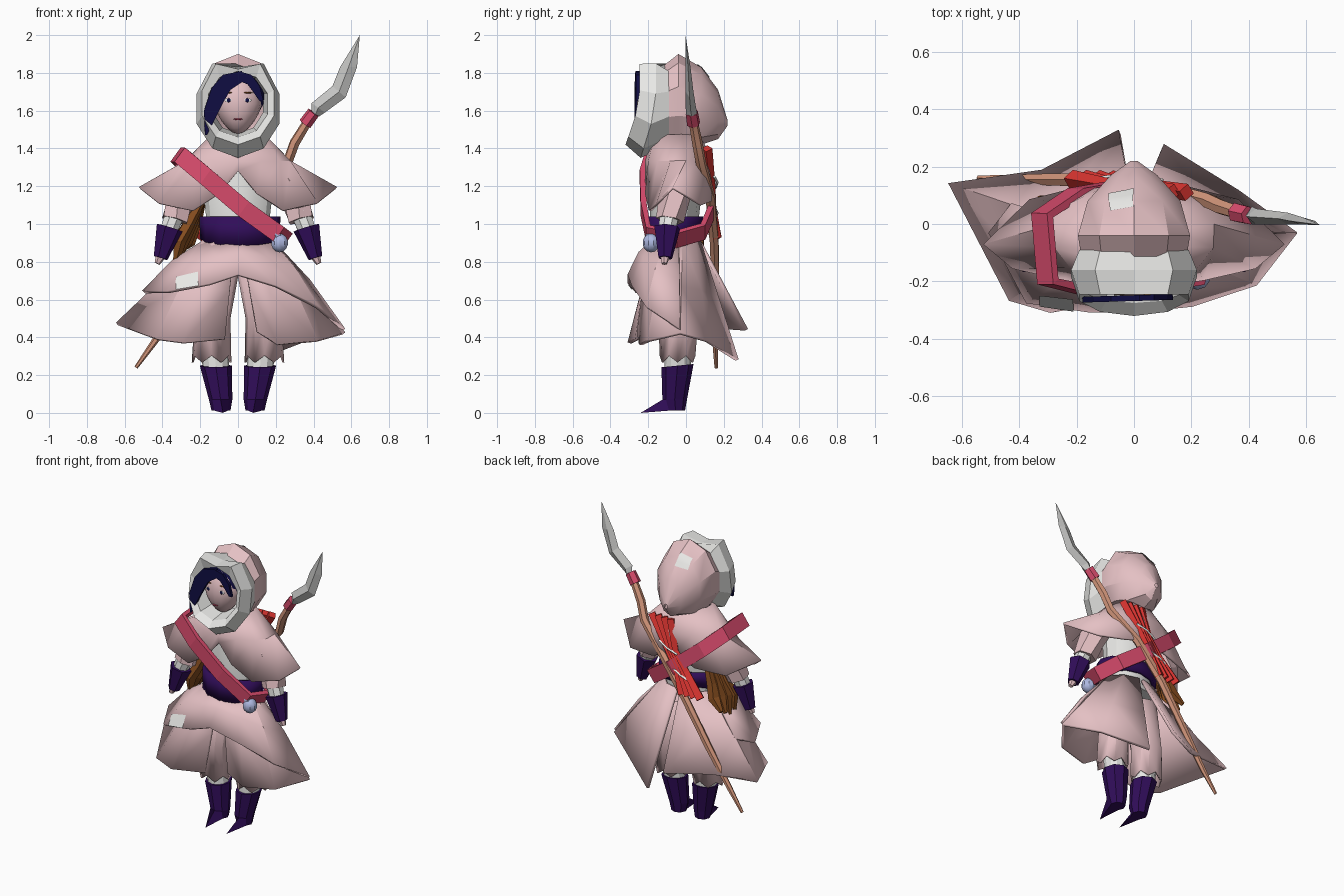
import bpy
import bmesh
from math import sin, cos, pi, radians
from mathutils import Vector

cube = bpy.data.objects.get("Cube")
if cube:
    bpy.data.objects.remove(cube, do_unlink=True)


def material(name, red, green, blue):
    mat = bpy.data.materials.new(name)
    mat.use_nodes = True
    mat.diffuse_color = (red, green, blue, 1)
    mat.node_tree.nodes["Principled BSDF"].inputs["Base Color"].default_value = mat.diffuse_color
    return mat


pink = material("pink cloth and skin", .78, .53, .55)
white = material("white fur", .8, .8, .78)
steel = material("grey steel", .56, .56, .55)
purple = material("purple leather", .03, .004, .1)
navy = material("navy hair", .005, .004, .055)
crimson = material("crimson strap", .68, .07, .15)
red = material("red cloth", .7, .035, .03)
wood = material("pale wood", .66, .31, .2)
brown = material("brown leather", .24, .075, .014)
blue = material("pale blue", .42, .48, .75)


def finish(name, bm, mat, smooth=True, thick=0):
    bmesh.ops.recalc_face_normals(bm, faces=bm.faces)
    mesh = bpy.data.meshes.new(name)
    bm.to_mesh(mesh)
    bm.free()
    mesh.materials.append(mat)
    obj = bpy.data.objects.new(name, mesh)
    bpy.context.collection.objects.link(obj)
    if smooth:
        bpy.ops.object.select_all(action="DESELECT")
        obj.select_set(True)
        bpy.context.view_layer.objects.active = obj
        bpy.ops.object.shade_smooth_by_angle(angle=radians(28))
    if thick:
        solid = obj.modifiers.new("thickness", "SOLIDIFY")
        solid.thickness = thick
        solid.offset = 0
    return obj


def loft(name, rows, mat, closed=True, caps=False, smooth=True, thick=0, side=1):
    """Skin a series of point rows; side mirrors the part."""
    bm = bmesh.new()
    grid = [[bm.verts.new((p[0] * side, p[1], p[2])) for p in row] for row in rows]
    count = len(grid[0])
    for low, high in zip(grid, grid[1:]):
        for i in range(count if closed else count - 1):
            j = (i + 1) % count
            bm.faces.new((low[i], low[j], high[j], high[i]))
    if caps:
        bm.faces.new(grid[0])
        bm.faces.new(grid[-1])
    return finish(name, bm, mat, smooth, thick)


def ring(x, y, z, rx, ry, n=12, tilt=0):
    """Level ellipse starting at the front and running towards +x."""
    angles = [2 * pi * i / n for i in range(n)]
    return [Vector((x + rx * sin(a), y - ry * cos(a), z - tilt * ry * cos(a))) for a in angles]


def hoop(y, low, high, rx, n=10, lean=0):
    """Upright ellipse starting at the chin; lean pushes the chin forward."""
    rz = (high - low) / 2
    angles = [2 * pi * i / n for i in range(n)]
    return [Vector((rx * sin(a), y - lean * max(cos(a), 0), low + rz - rz * cos(a))) for a in angles]


def tube(name, points, radii, mat, n=6, smooth=False, side=1):
    points = [Vector(p) for p in points]
    rows = []
    for i, p in enumerate(points):
        along = points[min(i + 1, len(points) - 1)] - points[max(i - 1, 0)]
        turn = along.to_track_quat("Z", "Y")
        rows.append([p + turn @ v for v in ring(0, 0, 0, radii[i], radii[i], n)])
    return loft(name, rows, mat, caps=True, smooth=smooth, side=side)


def ball(name, centre, size, mat, n=16, chin=0):
    bm = bmesh.new()
    bmesh.ops.create_uvsphere(bm, u_segments=n, v_segments=n // 2 + 2, radius=1)
    for v in bm.verts:
        v.co.x *= 1 + chin * min(v.co.z, 0)
        v.co = Vector(a * b for a, b in zip(v.co, size)) + Vector(centre)
    return finish(name, bm, mat)


def skirt(name, hem, start, end, z, bulge):
    """Flared open panel from the waist to an uneven hem."""
    hem = [Vector(p) for p in hem]
    last = len(hem) - 1
    angles = [radians(start + (end - start) * i / last) for i in range(last + 1)]
    top = [Vector((.19 * sin(a), -.06 - .13 * cos(a), z)) for a in angles]
    middle = [t.lerp(h, .5) + Vector((0, 0, bulge)) for t, h in zip(top, hem)]
    return loft(name, [top, middle, hem], pink, closed=False, thick=.02)


# Boots, trousers and arms, mirrored for each side
for label, s in (("left", 1), ("right", -1)):
    sole = ring(.09, -.055, .012, .05, .05, 8)
    sole[0] = Vector((.08, -.24, 0))
    ankle = ring(.092, -.06, .07, .062, .065, 8)
    loft(label + "_boot", [sole, ankle, ring(.117, -.045, .25, .085, .085, 8, .1)],
         purple, caps=True, smooth=False, side=s)
    loft(label + "_leg_fur", [ring(.115, -.045, .22, .07, .07), ring(.13, -.04, .4, .075, .07)],
         white, caps=True, smooth=False, side=s)
    cuff = ring(.14, -.045, .285, .1, .09)
    for i, p in enumerate(cuff):
        p.z += .018 * (-1) ** i
    loft(label + "_trouser", [cuff, ring(.135, -.04, .5, .09, .1), ring(.09, -.05, .8, .1, .11)],
         pink, side=s, thick=.01)
    tube(label + "_sleeve", [(.2, -.04, 1.3), (.3, -.06, 1.15), (.335, -.085, 1.02)],
         [.07, .085, .075], pink, side=s)
    tube(label + "_wrist_fur", [(.33, -.085, 1.06), (.365, -.1, .97)], [.055, .05], white, 8, side=s)
    tube(label + "_gauntlet", [(.362, -.1, .98), (.41, -.11, .82)], [.072, .038], purple, side=s)
    tube(label + "_hand", [(.4, -.11, .85), (.428, -.115, .79)], [.033, .015], pink, side=s)

# Tunic, belt and two skirt tiers
loft("tunic", [ring(0, -.06, .86, .17, .12), ring(0, -.06, 1.05, .17, .13),
               ring(0, -.04, 1.3, .2, .14), ring(0, -.05, 1.47, .11, .1)], white, caps=True)
loft("belt", [ring(.01, -.065, .92, .2, .14, tilt=.25), ring(.01, -.06, 1.04, .205, .14)],
     purple, thick=.02)
skirt("left_skirt", [(.1, -.25, .43), (.21, -.24, .36), (.42, -.2, .38), (.56, -.03, .42),
                     (.36, .11, .38), (.1, .27, .28)], 5, 175, .91, 0)
skirt("right_skirt", [(-.07, -.26, .39), (-.29, -.3, .37), (-.43, -.26, .39), (-.64, .14, .47),
                      (-.32, .18, .45), (-.05, .32, .44)], -5, -178, .91, 0)
overskirt = skirt("overskirt", [(-.42, .07, .68), (-.5, -.03, .64), (-.37, -.27, .64),
                                (-.15, -.3, .68), (0, -.3, .73), (.2, -.28, .67),
                                (.42, -.21, .56), (.56, -.03, .44)], -115, 100, .9, .03)

# Capelet with a pointed hem
half = [(0, -.2, 1.28), (.1, -.21, 1.16), (.24, -.19, 1.07), (.42, -.15, 1.11), (.52, -.07, 1.19),
        (.36, .08, 1.1), (.16, .13, 1.12), (0, .12, 1.18)]
hem = half + [(-x, y, z) for x, y, z in half[-2:0:-1]]
loft("capelet", [hem, ring(0, -.04, 1.33, .28, .17, 14), ring(0, -.05, 1.47, .14, .12, 14)],
     pink, thick=.015)

# Hood, fur trim and head
hood = loft("hood", [hoop(-.13, 1.42, 1.83, .19), hoop(-.04, 1.4, 1.9, .205),
                     hoop(.08, 1.42, 1.83, .17), hoop(.17, 1.45, 1.71, .085),
                     hoop(.22, 1.52, 1.55, .012)], pink)
trim = [hoop(-.09, 1.42, 1.85, .2), hoop(-.16, 1.35, 1.87, .23, lean=.08),
        hoop(-.245, 1.42, 1.86, .2, lean=.075), hoop(-.235, 1.46, 1.81, .165, lean=.04),
        hoop(-.13, 1.48, 1.8, .14)]
for row in trim[1:3]:
    for i in (4, 6):
        row[i].z += .03
    row[5].z -= .04
loft("hood_trim", trim, white, smooth=False)
ball("head", (0, -.15, 1.635), (.128, .11, .158), pink, chin=.3)
ball("hair_cap", (0, -.13, 1.68), (.145, .105, .13), navy)


def lock(name, outer, inner):
    loft(name, [[(x, -.258 + x * .03, z) for x, z in edge] for edge in (outer, inner)],
         navy, closed=False, smooth=False, thick=.02)


lock("right_fringe", [(.02, 1.81), (-.08, 1.79), (-.14, 1.72), (-.18, 1.6), (-.175, 1.47)],
     [(.02, 1.75), (-.04, 1.71), (-.075, 1.65), (-.115, 1.57), (-.165, 1.47)])
lock("left_fringe", [(0, 1.81), (.07, 1.79), (.115, 1.73), (.135, 1.65)],
     [(0, 1.76), (.05, 1.74), (.08, 1.7), (.115, 1.65)])
for label, s in (("left", 1), ("right", -1)):
    ball(label + "_eye", (s * .05, -.249, 1.655), (.022, .004, .011), white, 8)
    ball(label + "_iris", (s * .049, -.253, 1.655), (.01, .003, .011), navy, 8)
    ball(label + "_brow", (s * .052, -.244, 1.695), (.024, .004, .004), brown, 8)
ball("mouth", (0, -.249, 1.555), (.026, .004, .004), crimson, 8)

# Shoulder strap: one loop around the body
path = [Vector(p) for p in ((-.3, -.2, 1.36), (-.17, -.23, 1.25), (.03, -.225, 1.08), (.21, -.2, .95),
                            (.25, -.05, .92), (.19, .09, .96), (0, .145, 1.09), (-.2, .11, 1.25),
                            (-.32, .03, 1.36))]
wide = Vector((.028, 0, .038))
loft("strap", [[p - wide for p in path], [p + wide for p in path]], crimson, smooth=False, thick=.03)

# Spear carried across the back
tube("spear_shaft", [(-.54, .16, .24), (-.44, .155, .38), (-.28, .155, .62), (-.1, .15, .9),
                     (.08, .13, 1.14), (.26, .08, 1.32), (.3, .06, 1.43), (.38, .035, 1.56)],
     [.01, .018, .024, .026, .028, .028, .028, .024], wood, smooth=True)
tube("spear_collar", [(.355, .04, 1.53), (.4, .03, 1.59)], [.036, .034], crimson)
edge = [(.39, 1.59), (.39, 1.64), (.5, 1.73), (.54, 1.83), (.645, 2)]
back = [(.43, 1.57), (.46, 1.59), (.57, 1.67), (.63, 1.83), (.645, 2)]
rows = []
for (ax, az), (bx, bz) in zip(edge, back):
    y = .03 - .08 * (az - 1.59)
    t = .075 * (2.005 - az)
    mx, mz = (ax + bx) / 2, (az + bz) / 2
    rows.append([(ax, y, az), (mx, y - t, mz), (bx, y, bz), (mx, y + t, mz)])
loft("spear_blade", rows, steel, caps=True, smooth=False)

# Red bundle on the back with two pale ties
for i in range(4):
    x = .035 * (i - 1.5)
    tube("red_roll_%d" % (i + 1), [(.11 + x * 1.4, .11, 1.4), (.02 + x * .6, .13, 1.2),
                                   (-.06 + x * .7, .135, 1.08), (-.15 + x * 1.3, .155, .93)],
         [.03, .026, .026, .034], red, 4)
for label, x, z in (("upper", .03, 1.22), ("lower", -.07, 1.06)):
    tube(label + "_tie", [(x - .07, .155, z - .03), (x, .165, z), (x + .07, .15, z + .03)],
         [.008, .008, .008], white, 4)

# Hip pouch of brown cords, and a pale blue flask
for i in range(4):
    y = .03 * (i - 1.5)
    tube("brown_cord_%d" % (i + 1), [(-.185, y, 1.13), (-.245 + y * .4, y, 1.0),
                                     (-.285 + y * .6, y * 1.4, .91), (-.33, .02 + y * 1.5, .81 + y * .8)],
         [.018, .034, .038, .014], brown, 5)
ball("flask", (.22, -.185, .9), (.047, .045, .05), blue, 10)
tube("flask_neck", [(.21, -.19, .93), (.19, -.195, .98)], [.028, .018], blue)


# Pale cloth patches laid on the surface beneath them
def patch(name, centre, across, down, target):
    centre, across, down = Vector(centre), Vector(across), Vector(down)
    steps = [i / 3 - .5 for i in range(4)]
    obj = loft(name, [[centre + across * a + down * b for a in steps] for b in steps], white, closed=False)
    wrap = obj.modifiers.new("wrap", "SHRINKWRAP")
    wrap.target = target
    wrap.wrap_method = "NEAREST_SURFACEPOINT"
    wrap.wrap_mode = "ABOVE_SURFACE"
    wrap.offset = .005


patch("hood_patch", (-.05, .1, 1.82), (.09, 0, 0), (0, .07, -.07), hood)
patch("skirt_patch", (-.27, -.28, .7), (.12, 0, .02), (0, -.05, -.07), overskirt)
